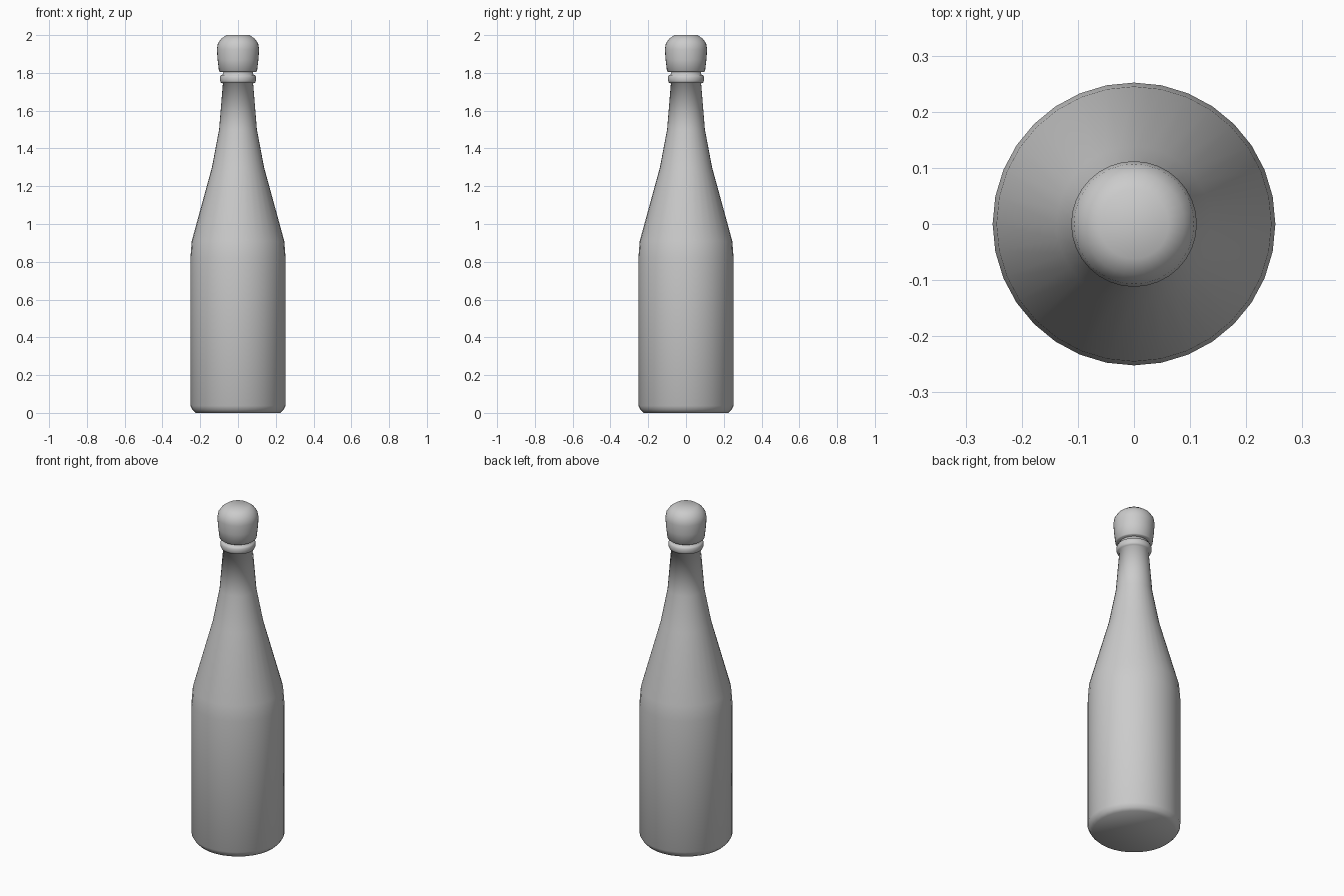
import bpy, bmesh, math

if "Cube" in bpy.data.objects:
    bpy.data.objects.remove(bpy.data.objects["Cube"])

SIDES = 32


def lathe(name, profile):
    """Revolve a (radius, height) profile round z and close both ends flat."""
    bm = bmesh.new()
    rings = []
    for r, z in profile:
        rings.append([bm.verts.new((r * math.cos(2 * math.pi * i / SIDES),
                                    r * math.sin(2 * math.pi * i / SIDES), z))
                      for i in range(SIDES)])
    for low, high in zip(rings, rings[1:]):
        for i in range(SIDES):
            j = (i + 1) % SIDES
            bm.faces.new((low[i], low[j], high[j], high[i]))
    bm.faces.new(rings[0][::-1])
    bm.faces.new(rings[-1])
    for f in bm.faces:
        f.smooth = True
    mesh = bpy.data.meshes.new(name)
    bm.to_mesh(mesh)
    bm.free()
    obj = bpy.data.objects.new(name, mesh)
    bpy.context.collection.objects.link(obj)
    return obj


# Bottle: foot, straight body, sloping shoulder, neck, lip ring and mouth
lathe("bottle", [
    (0.225, 0.0), (0.24, 0.015), (0.252, 0.037), (0.252, 0.82), (0.245, 0.91),
    (0.138, 1.30), (0.10, 1.50), (0.08, 1.745),
    (0.09, 1.747), (0.095, 1.758), (0.095, 1.778), (0.09, 1.788),
    (0.08, 1.792), (0.08, 1.81),
])

# Stopper: flared cork with a rounded top
lathe("cork", [
    (0.095, 1.805), (0.101, 1.81), (0.108, 1.87), (0.112, 1.925),
    (0.107, 1.955), (0.09, 1.98), (0.062, 2.0),
])
